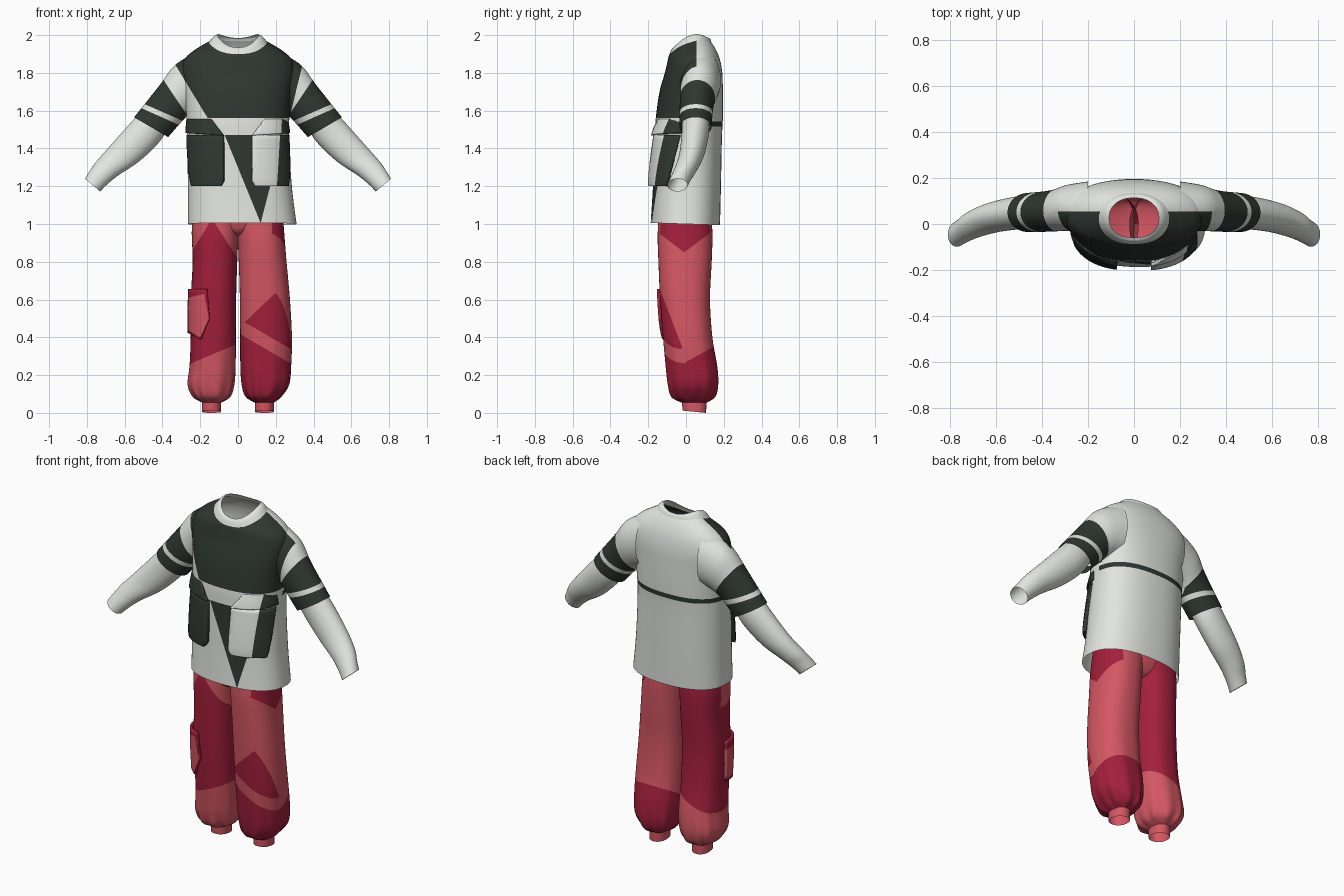
import bpy, bmesh, math
from mathutils import Vector

cube = bpy.data.objects.get("Cube")
if cube:
    bpy.data.objects.remove(cube, do_unlink=True)


def material(name, rgb):
    m = bpy.data.materials.new(name)
    m.use_nodes = True
    m.diffuse_color = (*rgb, 1)
    m.node_tree.nodes["Principled BSDF"].inputs["Base Color"].default_value = (*rgb, 1)
    return m


MATS = [material("off white cloth", (0.76, 0.78, 0.74)),
        material("dark green cloth", (0.028, 0.038, 0.032)),
        material("coral cloth", (0.66, 0.095, 0.125)),
        material("crimson cloth", (0.37, 0.014, 0.045))]
WHITE, DARK, CORAL, CRIMSON = range(4)


# A section is centre, first half axis, second half axis, fold depth and side lift
def flat(z, x0, x1, y0, y1, tilt=0, fold=0, lift=0):
    return [(x0 + x1) / 2, (y0 + y1) / 2, z, (x1 - x0) / 2, 0, 0,
            0, (y1 - y0) / 2, tilt, fold, lift]


def slanted(s, top, bottom, yc, hy):
    (a, b), (c, d) = top, bottom
    return [s * (a + c) / 2, yc, (b + d) / 2, s * (a - c) / 2, 0, (b - d) / 2,
            0, hy, 0, 0, 0]


def spline(a, b, c, d, t):
    return 0.5 * (2 * b + (c - a) * t + (2 * a - 5 * b + 4 * c - d) * t * t
                  + (3 * b - a - 3 * c + d) * t ** 3)


def loft(name, sections, mat, power=1.0, n=48, steps=5):
    """Open cloth tube swept smoothly through the sections."""
    s = [sections[0]] + sections + [sections[-1]]
    rows = [[spline(*q, k / steps) for q in zip(*s[i:i + 4])]
            for i in range(len(sections) - 1) for k in range(steps)]
    rows.append(sections[-1])
    bm = bmesh.new()
    rings = []
    for r in rows:
        centre, a, b = Vector(r[0:3]), Vector(r[3:6]), Vector(r[6:9])
        ring = []
        for k in range(n):
            t = math.tau * k / n
            c, d = math.cos(t), math.sin(t)
            f = 1 + r[9] * math.cos(10 * t + math.sin(3 * t))
            u = math.copysign(abs(c) ** power, c) * f
            v = math.copysign(abs(d) ** power, d) * f
            ring.append(bm.verts.new(centre + a * u + b * v + Vector((0, 0, r[10] * c * c))))
        rings.append(ring)
    for p, q in zip(rings, rings[1:]):
        for k in range(n):
            j = (k + 1) % n
            bm.faces.new((p[k], p[j], q[j], q[k]))
    bmesh.ops.recalc_face_normals(bm, faces=bm.faces)
    for f in bm.faces:
        f.material_index = mat
        f.smooth = True
    me = bpy.data.meshes.new(name)
    bm.to_mesh(me)
    bm.free()
    for m in MATS:
        me.materials.append(m)
    ob = bpy.data.objects.new(name, me)
    bpy.context.collection.objects.link(ob)
    return ob


def panel(ob, poly, mat=None, axis=0, limits=()):
    """Cut a convex panel (axis against z) and colour it, or keep only it."""
    bm = bmesh.new()
    bm.from_mesh(ob.data)

    def at(u, z):
        p = Vector((0, 0, z))
        p[axis] = u
        return p
    pts = [at(*p) for p in poly]
    mid = sum(pts, Vector()) / len(pts)
    planes = []
    for a, b in zip(pts, pts[1:] + pts[:1]):
        e = b - a
        no = at(e.z, -e[axis]).normalized()
        planes.append((a, no if (mid - a).dot(no) > 0 else -no))
    for ax, sign, value in limits:
        co, no = Vector(), Vector()
        co[ax], no[ax] = value, sign
        planes.append((co, no))
    for co, no in planes:
        bmesh.ops.bisect_plane(bm, geom=bm.verts[:] + bm.edges[:] + bm.faces[:],
                               dist=1e-5, plane_co=co, plane_no=no)
    outside = []
    for f in bm.faces:
        c = f.calc_center_median()
        if all((c - co).dot(no) > 0 for co, no in planes):
            if mat is not None:
                f.material_index = mat
        else:
            outside.append(f)
    if mat is None:
        bmesh.ops.delete(bm, geom=outside, context="FACES")
    bm.to_mesh(ob.data)
    bm.free()


def thicken(ob, depth):
    m = ob.modifiers.new("thickness", "SOLIDIFY")
    m.thickness, m.offset = depth, -1


def flip(poly, s):
    return [(s * x, z) for x, z in poly]


# Shirt body
BODY = [(1.0, -.265, .31, -.187, .18, -.006), (1.2, -.265, .285, -.175, .185),
        (1.45, -.27, .27, -.165, .19), (1.56, -.272, .272, -.16, .195),
        (1.7, -.285, .285, -.14, .195), (1.8, -.3, .3, -.112, .192),
        (1.87, -.285, .285, -.097, .178, .005), (1.912, -.235, .235, -.09, .155, .018, 0, .004),
        (1.935, -.15, .15, -.083, .13, .033, 0, .028)]
CHEST = [(-.427, 2), (-.16, 1.56), (.272, 1.56), (.38, 2)]
FRONT = [(1, -1, .055)]
body = loft("shirt_body", [flat(*b) for b in BODY], WHITE, 0.85, 64)
panel(body, CHEST, DARK, limits=FRONT)
panel(body, [(-.07, 1.47), (.24, 1.47), (.12, 1.005)], DARK, limits=[(1, -1, 0)])
panel(body, [(-.5, 1.515), (.5, 1.515), (.5, 1.542), (-.5, 1.542)], DARK,
      limits=[(1, 1, .03)])

# Collar band, dipping at the front
loft("collar", [flat(1.932, -.154, .154, -.087, .134, .033, 0, .028),
                flat(1.954, -.13, .13, -.075, .126, .028, 0, .035),
                flat(1.96, -.108, .108, -.06, .113, .025, 0, .04)], WHITE, 0.9)

# Sleeves, short over long
for s, side in ((1, "left"), (-1, "right")):
    sleeve = loft(side + "_sleeve", [
        slanted(s, (.2, 1.92), (.2, 1.6), .07, .115),
        slanted(s, (.33, 1.845), (.25, 1.585), .07, .1),
        slanted(s, (.415, 1.735), (.295, 1.545), .057, .09),
        slanted(s, (.55, 1.565), (.37, 1.46), .05, .085)], WHITE)
    panel(sleeve, CHEST, DARK, limits=FRONT)
    panel(sleeve, flip([(.41, 1.785), (.53, 1.65), (.29, 1.545), (.272, 1.58)], s), DARK)
    panel(sleeve, flip([(.56, 1.635), (.28, 1.51), (.36, 1.43), (.6, 1.57)], s), DARK)
    loft(side + "_undersleeve", [
        slanted(s, (.47, 1.64), (.36, 1.52), .05, .07),
        slanted(s, (.56, 1.545), (.42, 1.43), .05, .072),
        slanted(s, (.685, 1.405), (.525, 1.33), .03, .066),
        slanted(s, (.755, 1.325), (.63, 1.26), 0, .06),
        slanted(s, (.785, 1.28), (.69, 1.212), -.025, .055),
        slanted(s, (.81, 1.24), (.73, 1.172), -.045, .054)], WHITE)


# Belly pockets and flaps follow the shirt body
def padded(z, pad):
    t = (z - 1.2) / .25
    lo = -.265 - .005 * t - pad * .4
    hi = .285 - .015 * t + pad * .4
    return flat(z, lo, hi, -.175 + .01 * t - pad, .185)


SLANT = [(-.4, 1.1), (-.14, 1.1), (-.02, 1.5), (-.4, 1.5)]
for s, side, col in ((1, "left", WHITE), (-1, "right", DARK)):
    pocket = loft(side + "_pocket", [padded(1.17, .02), padded(1.22, .03),
                                     padded(1.35, .024), padded(1.5, .01)], col, 0.85, 64)
    panel(pocket, flip([(.09, 1.2), (.33, 1.2), (.33, 1.47), (.075, 1.47), (.075, 1.23)], s))
    panel(pocket, SLANT, axis=1)
    flap = loft(side + "_pocket_flap", [padded(1.46, .026), padded(1.5, .02),
                                        padded(1.56, .004)], col, 0.85, 64)
    panel(flap, flip([(.075, 1.47), (.33, 1.485), (.33, 1.555), (.14, 1.555)], s),
          limits=[(1, -1, -.015)])
    if s > 0:
        panel(pocket, [(.2, 1.1), (.4, 1.1), (.4, 1.5), (.225, 1.5)], DARK)
        panel(flap, [(.225, 1.4), (.4, 1.4), (.4, 1.6), (.235, 1.6)], DARK)
    thicken(pocket, .028)
    thicken(flap, .014)

# Trouser legs with gathered ankles: height, inner, outer left, outer right, front, back, fold
LEG = [(1.08, -.02, .235, .24, -.14, .13, 0), (.95, -.004, .245, .245, -.15, .14, 0),
       (.8, .004, .257, .24, -.146, .136, 0), (.6, .01, .275, .25, -.137, .127, 0),
       (.4, .012, .285, .25, -.122, .14, .004), (.25, .014, .28, .255, -.108, .165, .012),
       (.15, .022, .268, .264, -.096, .17, .025), (.085, .045, .225, .235, -.075, .152, .05),
       (.055, .09, .19, .19, -.025, .11, .03)]


def leg_sections(s, pad=0):
    out = []
    for z, i, left, right, y0, y1, fold in LEG:
        o = (left if s > 0 else right) + pad
        x0, x1 = sorted((s * i, s * o))
        out.append(flat(z, x0, x1, y0 - pad, y1, 0, fold))
    return out


left = loft("left_leg", leg_sections(1), CORAL, 0.85, 60)
panel(left, [(-.01, .85), (-.3, 1.07), (-.3, 1.2), (.3, 1.2), (.3, 1.08)], CRIMSON, 1,
      [(0, 1, .18)])
panel(left, [(.21, .645), (.035, .48), (.285, .335), (.32, .36)], CRIMSON,
      limits=[(1, -1, -.02)])
panel(left, [(-.14, .66), (-.025, .36), (.1, .36), (.1, .66)], CORAL, 1, [(0, 1, .2)])
panel(left, [(-.02, .435), (.3, .25), (.3, 0), (-.02, 0)], CRIMSON,
      limits=[(1, -1, 0)])
panel(left, [(0, .27), (.2, .38), (.2, 0), (0, 0)], CRIMSON, 1, [(1, 1, 0)])

right = loft("right_leg", leg_sections(-1), CRIMSON, 0.85, 60)
panel(right, [(-.3, .24), (.03, .38), (.03, 0), (-.3, 0)], CORAL)
panel(right, [(-.155, 1.0), (-.25, .845), (-.3, 1.1), (-.155, 1.1)], CORAL,
      limits=[(1, -1, .02)])
panel(right, [(-.12, 1.1), (-.12, 1.0), (.01, .8), (.05, 1.1)], CORAL,
      limits=[(1, -1, 0)])

# Seat closing the crotch between the legs
loft("trouser_seat", [flat(1.07, -.225, .225, -.135, .125),
                      flat(1.0, -.19, .19, -.13, .12),
                      flat(.95, -.08, .08, -.1, .09),
                      flat(.93, -.01, .01, -.02, .02)], CORAL, 0.9)

# Thigh pocket on the right leg
thigh = loft("thigh_pocket", leg_sections(-1, .016), CRIMSON, 0.85, 60)
panel(thigh, [(-.3, .44), (-.2, .39), (-.15, .5), (-.165, .655), (-.3, .655)],
      limits=[(1, -1, 0)])
panel(thigh, [(-.3, .46), (-.2, .4), (-.155, .5), (-.18, .63), (-.3, .6)], CORAL)
thicken(thigh, .016)

# Ankle cuffs
for s, side in ((1, "left"), (-1, "right")):
    x0, x1 = sorted((s * .09, s * .19))
    loft(side + "_ankle_cuff", [flat(.075, x0, x1, -.022, .11),
                                flat(.035, x0, x1, -.02, .108),
                                flat(.006, x0, x1, -.018, .106, -.006)], CORAL, 0.9, 32)
